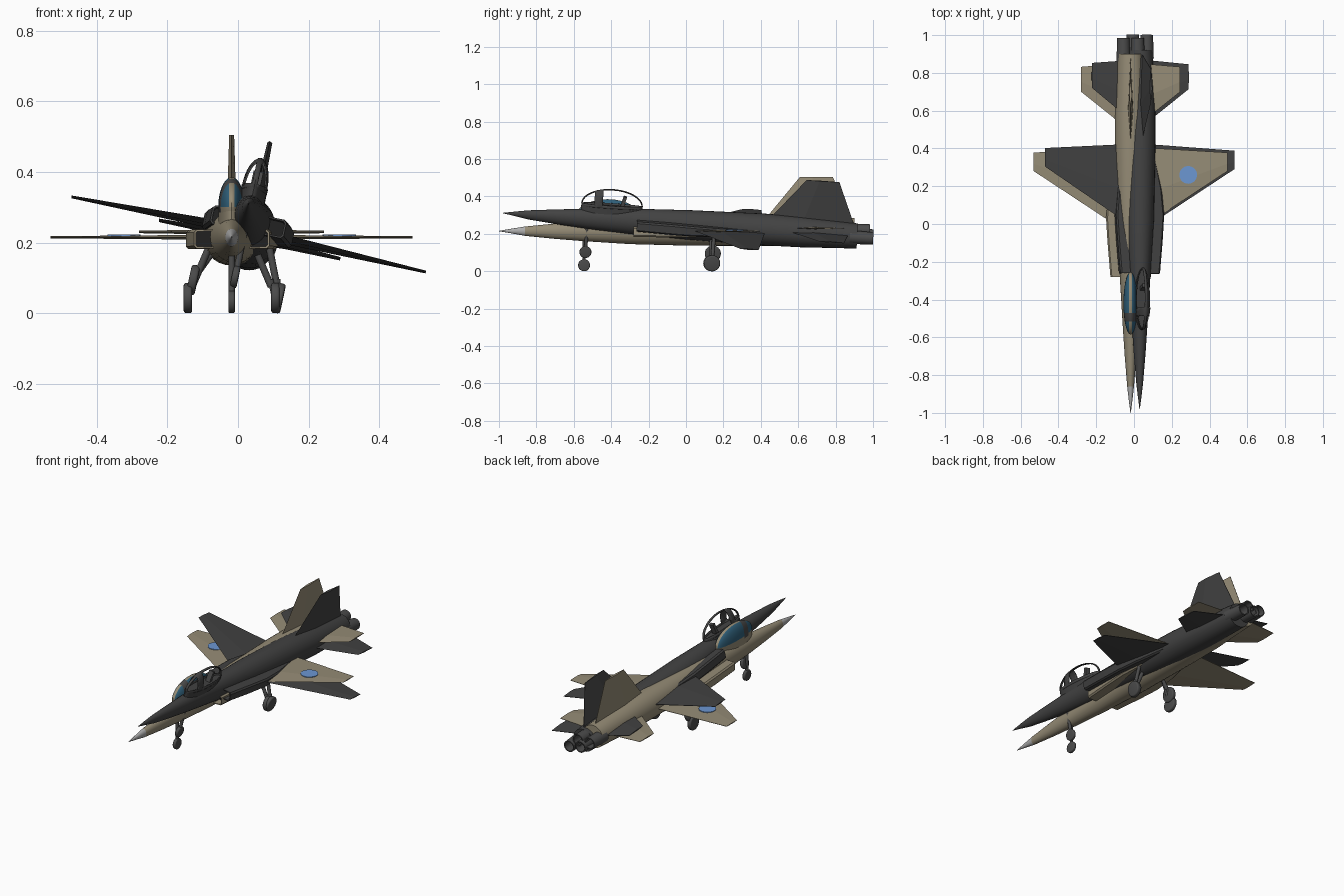
import bpy, bmesh, math
from mathutils import Matrix, Vector

if "Cube" in bpy.data.objects:
    bpy.data.objects.remove(bpy.data.objects["Cube"])


def material(name, r, g, b):
    m = bpy.data.materials.new(name)
    m.use_nodes = True
    m.diffuse_color = (r, g, b, 1)
    m.node_tree.nodes["Principled BSDF"].inputs["Base Color"].default_value = (r, g, b, 1)
    return m


TAN = material("tan_paint", .30, .26, .18)
DARK = material("charcoal_paint", .055, .055, .055)
GREY = material("light_grey_nose", .42, .42, .42)
BLUE = material("roundel_blue", .15, .31, .65)
GLASS = material("teal_glass", .03, .12, .2)
METAL = material("gunmetal", .07, .07, .07)
BLACK = material("duct_black", .015, .015, .015)


def finish(bm, name, mats, place, smooth=True):
    """Turn a bmesh into a placed, shaded object."""
    bmesh.ops.recalc_face_normals(bm, faces=bm.faces)
    me = bpy.data.meshes.new(name)
    bm.to_mesh(me)
    bm.free()
    ob = bpy.data.objects.new(name, me)
    bpy.context.collection.objects.link(ob)
    for m in mats:
        me.materials.append(m)
    ob.matrix_world = place
    if smooth:
        bpy.ops.object.select_all(action='DESELECT')
        ob.select_set(True)
        bpy.context.view_layer.objects.active = ob
        bpy.ops.object.shade_smooth_by_angle(angle=math.radians(35))
    return ob


def loft(rings):
    """Skin a list of equal-length point rings and cap both ends."""
    bm = bmesh.new()
    rows = [[bm.verts.new(p) for p in ring] for ring in rings]
    n = len(rows[0])
    for a, b in zip(rows, rows[1:]):
        for i in range(n):
            bm.faces.new((a[i], a[(i + 1) % n], b[(i + 1) % n], b[i]))
    first = bm.faces.new(rows[0])
    bm.faces.new(rows[-1])
    return bm, first


def oval(y, w, top, bottom, n=28):
    ring = []
    for i in range(n):
        a = 2 * math.pi * i / n
        ring.append((w * math.cos(a), y, math.sin(a) * (top if math.sin(a) > 0 else bottom)))
    return ring


def panel(root, tip, span, t0, t1, axis, z=0.0):
    """Tapered flat surface; root and tip are (leading y, trailing y)."""
    rings = []
    for (lead, trail), s, t in ((root, span[0], t0), (tip, span[1], t1)):
        mid = lead + (trail - lead) * .4
        pts = [(lead, 0), (mid, t / 2), (trail, .001), (trail, -.001), (mid, -t / 2)]
        rings.append([(s, y, z + h) if axis == 'x' else (h, y, s) for y, h in pts])
    return loft(rings)[0]


def rod(a, b, r, seg=16, r2=None):
    a, b = Vector(a), Vector(b)
    bm = bmesh.new()
    d = b - a
    turn = d.to_track_quat('Z', 'Y').to_matrix().to_4x4()
    bmesh.ops.create_cone(bm, cap_ends=True, segments=seg, radius1=r,
                          radius2=r if r2 is None else r2, depth=d.length,
                          matrix=Matrix.Translation((a + b) / 2) @ turn)
    return bm


def wheel(name, x, y, z, r, w, place):
    bm = rod((x - w / 2, y, z), (x + w / 2, y, z), r, 28)
    rim = [e for e in bm.edges if len(e.link_faces) == 2
           and any(len(f.verts) > 4 for f in e.link_faces)]
    bmesh.ops.bevel(bm, geom=rim, offset=w * .3, segments=3, affect='EDGES', profile=.5)
    finish(bm, name, [METAL], place)


def canopy(name, paint, glazed, place):
    """Half-ellipsoid dome cut into frame bands and panes."""
    bm = bmesh.new()
    bmesh.ops.create_uvsphere(bm, u_segments=40, v_segments=24, radius=1,
                              matrix=Matrix.Translation((0, -.42, .085))
                              @ Matrix.Diagonal((.038, .165, .085, 1)))

    def cut(co, no, below=False):
        bmesh.ops.bisect_plane(bm, geom=bm.verts[:] + bm.edges[:] + bm.faces[:],
                               plane_co=co, plane_no=no, clear_inner=below)
    cut((0, 0, .07), (0, 0, 1), True)
    cut((0, 0, .085), (0, 0, 1))
    for x in (-.008, .008):
        cut((x, 0, 0), (1, 0, 0))
    for y in (-.515, -.47):
        cut((0, y, 0), (0, 1, 0))
    panes = []
    for f in bm.faces:
        c = f.calc_center_median()
        if -.515 < c.y < -.47:
            f.material_index = 1
        elif abs(c.x) > .008 and c.z > .085:
            f.material_index = 2
            panes.append(f)
    if not glazed:
        bmesh.ops.delete(bm, geom=panes, context='FACES')
    ob = finish(bm, name, [paint, METAL if glazed else paint, GLASS], place)
    if not glazed:
        ob.modifiers.new("frame_depth", 'SOLIDIFY').thickness = .005


def jet(tag, paint, nose, place, marked):
    def put(bm, part, mats=None, smooth=True):
        return finish(bm, f"{tag}_{part}", mats or [paint], place, smooth)

    # Fuselage with nose cone
    hull = [(-1, .001, .001, .001), (-.93, .010, .013, .013), (-.86, .018, .024, .026),
            (-.7, .031, .040, .042), (-.55, .041, .053, .054), (-.3, .056, .070, .070),
            (0, .075, .082, .078), (.4, .083, .090, .080), (.6, .083, .087, .077),
            (.9, .068, .070, .064)]
    bm, _ = loft([oval(*h) for h in hull])
    for f in bm.faces:
        if f.calc_center_median().y < -.86:
            f.material_index = 1
    put(bm, "fuselage", [paint, nose])

    # Cockpit sill, seat and canopy
    bm = bmesh.new()
    bmesh.ops.create_cone(bm, cap_ends=True, segments=36, radius1=1, radius2=1, depth=.04,
                          matrix=Matrix.Translation((0, -.42, .055))
                          @ Matrix.Diagonal((.037, .164, 1, 1)))
    put(bm, "cockpit_sill")
    bm = bmesh.new()
    bmesh.ops.create_cube(bm, size=1, matrix=Matrix.Translation((0, -.36, .1))
                          @ Matrix.Rotation(-.25, 4, 'X') @ Matrix.Diagonal((.028, .018, .07, 1)))
    put(bm, "seat_back", [METAL], False)
    canopy(f"{tag}_canopy", paint, marked, place)

    # Tail fin
    put(panel((.42, .88), (.61, .785), (.06, .29), .028, .014, 'z'), "tail_fin", smooth=False)

    # Nose gear
    put(rod((0, -.545, -.03), (0, -.545, -.16), .009), "nose_strut", [METAL])
    wheel(f"{tag}_nose_wheel", 0, -.545, -.183, .032, .019, place)

    for s, side in ((1, "left"), (-1, "right")):
        # Wings and tailplanes
        put(panel((-.025, .406), (.28, .378), (s * .05, s * .513), .014, .006, 'x'),
            f"{side}_wing", smooth=False)
        put(panel((.53, .85), (.70, .832), (s * .05, s * .262), .014, .007, 'x', .015),
            f"{side}_tailplane", smooth=False)
        if marked:
            put(rod((s * .305, .26, .001), (s * .305, .26, .0075), .047, 32),
                f"{side}_roundel", [BLUE])

        # Intake duct with hollow mouth
        duct = [(-.28, .107, -.032, .022), (-.1, .122, -.034, .022), (.03, .130, -.034, .020),
                (.17, .118, -.030, .016), (.36, .080, -.020, .010)]
        bm, mouth = loft([[(s * .05, y, lo), (s * (x - .008), y, lo), (s * x, y, lo + .008),
                           (s * x, y, hi - .008), (s * (x - .008), y, hi), (s * .05, y, hi)]
                          for y, x, lo, hi in duct])
        bmesh.ops.recalc_face_normals(bm, faces=bm.faces)
        bmesh.ops.inset_region(bm, faces=[mouth], thickness=.006)
        deep = bmesh.ops.extrude_discrete_faces(bm, faces=[mouth])["faces"][0]
        bmesh.ops.translate(bm, verts=deep.verts, vec=(0, .05, 0))
        deep.material_index = 1
        put(bm, f"{side}_intake", [paint, BLACK])

        # Exhaust nozzle, bored out at the back
        bm = rod((s * .038, .86, .003), (s * .038, .985, .003), .037, 24, .033)
        back = max(bm.faces, key=lambda f: f.calc_center_median().y)
        bmesh.ops.inset_region(bm, faces=[back], thickness=.006)
        deep = bmesh.ops.extrude_discrete_faces(bm, faces=[back])["faces"][0]
        bmesh.ops.translate(bm, verts=deep.verts, vec=(0, -.07, 0))
        deep.material_index = 1
        put(bm, f"{side}_nozzle", [METAL, BLACK])

        # Main gear
        put(rod((s * .065, .135, -.03), (s * .112, .135, -.14), .010), f"{side}_main_strut", [METAL])
        put(rod((s * .110, .135, -.12), (s * .122, .135, -.172), .008), f"{side}_axle_leg", [METAL])
        wheel(f"{side}_{tag}_main_wheel", s * .124, .135, -.172, .043, .024, place)


# Upright tan jet and a banked, nose-up charcoal jet overlapping it
jet("tan_jet", TAN, GREY, Matrix.Translation((-.018, 0, .215)), True)
banked = (Matrix.Translation((.03, .018, .245)) @ Matrix.Rotation(math.radians(-3.8), 4, 'X')
          @ Matrix.Rotation(math.radians(12), 4, 'Y'))
jet("charcoal_jet", DARK, DARK, banked, False)
